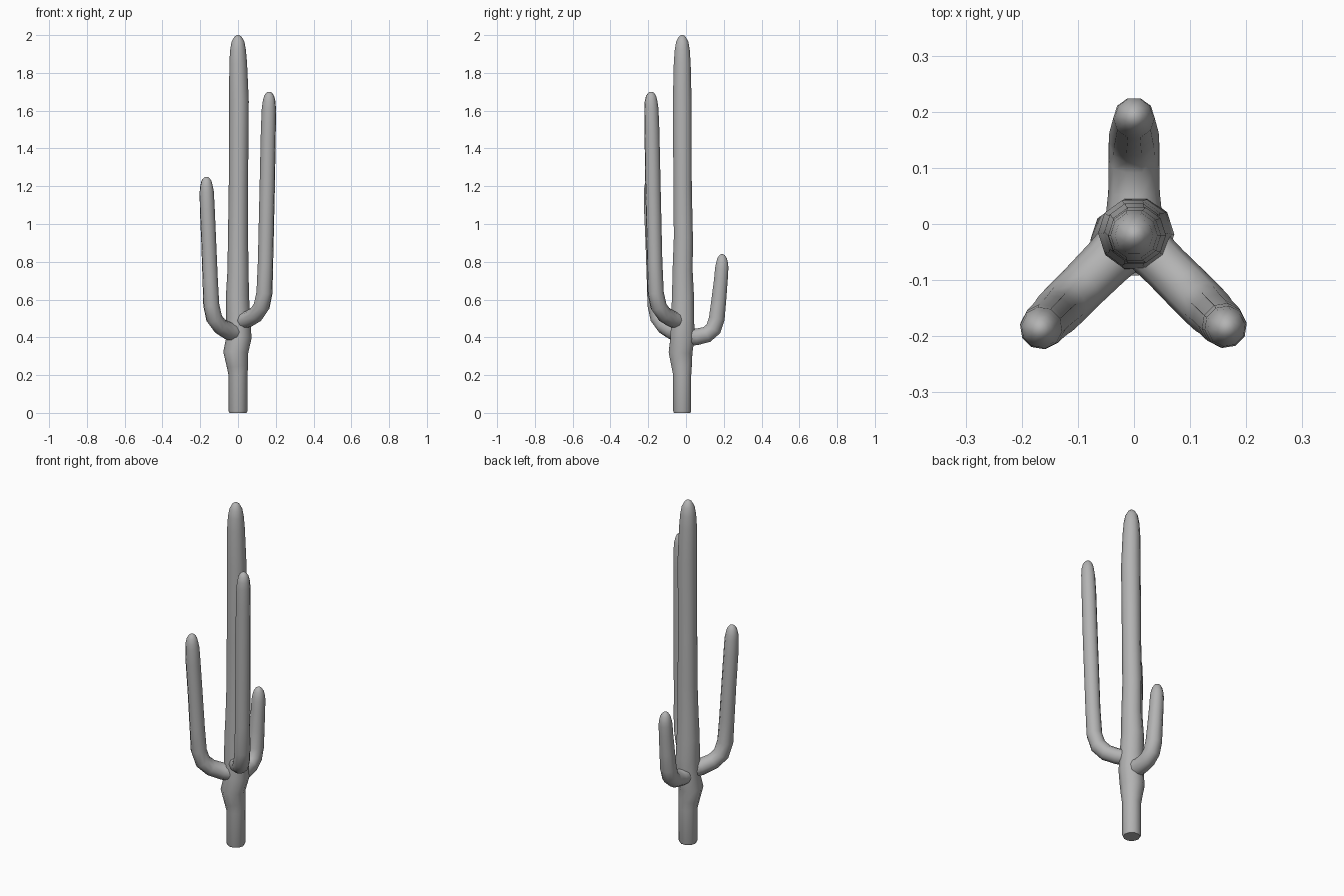
import bpy, bmesh, math
from mathutils import Vector

SIDES = 10
green_grey = bpy.data.materials.new("plain grey")
green_grey.diffuse_color = (0.45, 0.45, 0.45, 1)


def tube(name, rings, side):
    """Sweep a round section along (x, y, z, radius) rings; the path bends about 'side'."""
    bm = bmesh.new()
    pts = [Vector(r[:3]) for r in rings]
    loops = []
    for i, p in enumerate(pts):
        tangent = (pts[min(i + 1, len(pts) - 1)] - pts[max(i - 1, 0)]).normalized()
        u = (side - tangent * side.dot(tangent)).normalized()
        v = tangent.cross(u)
        loops.append([bm.verts.new(p + rings[i][3] * (u * math.cos(a) + v * math.sin(a)))
                      for a in (2 * math.pi * k / SIDES for k in range(SIDES))])
    for a, b in zip(loops, loops[1:]):
        for k in range(SIDES):
            n = (k + 1) % SIDES
            bm.faces.new((a[k], a[n], b[n], b[k])).smooth = True
    bm.faces.new(loops[0][::-1])                 # flat lower end
    bm.faces.new(loops[-1]).smooth = True        # tip
    bmesh.ops.recalc_face_normals(bm, faces=bm.faces)
    mesh = bpy.data.meshes.new(name)
    bm.to_mesh(mesh)
    bm.free()
    mesh.materials.append(green_grey)
    obj = bpy.data.objects.new(name, mesh)
    bpy.context.collection.objects.link(obj)


def arm(name, angle, path, top):
    """Arm leaving the trunk axis at 'angle'; path is (distance, z, radius), ended by a round tip."""
    c, s = math.cos(math.radians(angle)), math.sin(math.radians(angle))
    d = path[-1][0]
    path = path + [(d + 0.002, top - 0.05, 0.034), (d + 0.002, top - 0.022, 0.027),
                   (d + 0.002, top - 0.006, 0.016), (d + 0.002, top, 0.006)]
    rings = [(q * c, -0.02 + q * s, z, r) for q, z, r in path]
    tube(name, rings, Vector((s, -c, 0)))


# Trunk, slightly swollen where the arms leave it
tube("trunk", [
    (0, -0.02, 0, 0.046), (0, -0.02, 0.01, 0.05), (0, -0.02, 0.2, 0.05),
    (-0.003, -0.023, 0.25, 0.057), (-0.012, -0.029, 0.32, 0.066),
    (0.005, -0.018, 0.4, 0.067), (0.001, -0.018, 0.5, 0.064),
    (-0.003, -0.016, 0.62, 0.061), (0, -0.018, 0.75, 0.056),
    (0, -0.014, 0.93, 0.053), (0.002, -0.018, 1.2, 0.051),
    (0.005, -0.02, 1.65, 0.052), (0.001, -0.02, 1.85, 0.047),
    (0, -0.02, 1.92, 0.042), (0, -0.02, 1.965, 0.034),
    (0, -0.02, 1.99, 0.02), (0, -0.02, 2.0, 0.007)], Vector((1, 0, 0)))

# Three arms of different lengths
arm("right_arm", 315, [
    (0.02, 0.485, 0.045), (0.08, 0.498, 0.043), (0.135, 0.522, 0.044),
    (0.177, 0.565, 0.044), (0.198, 0.635, 0.043), (0.206, 0.8, 0.041),
    (0.219, 1.2, 0.041), (0.227, 1.5, 0.04), (0.231, 1.61, 0.038)], 1.7)
arm("left_arm", 225, [
    (0.02, 0.425, 0.05), (0.07, 0.433, 0.046), (0.135, 0.46, 0.044),
    (0.178, 0.5, 0.044), (0.2, 0.57, 0.043), (0.208, 0.7, 0.041),
    (0.219, 0.9, 0.04), (0.23, 1.08, 0.04), (0.234, 1.17, 0.038)], 1.25)
arm("back_arm", 90, [
    (0.02, 0.405, 0.052), (0.075, 0.402, 0.046), (0.13, 0.415, 0.045),
    (0.165, 0.445, 0.045), (0.183, 0.5, 0.044), (0.194, 0.6, 0.041),
    (0.205, 0.71, 0.038), (0.209, 0.765, 0.037)], 0.84)
